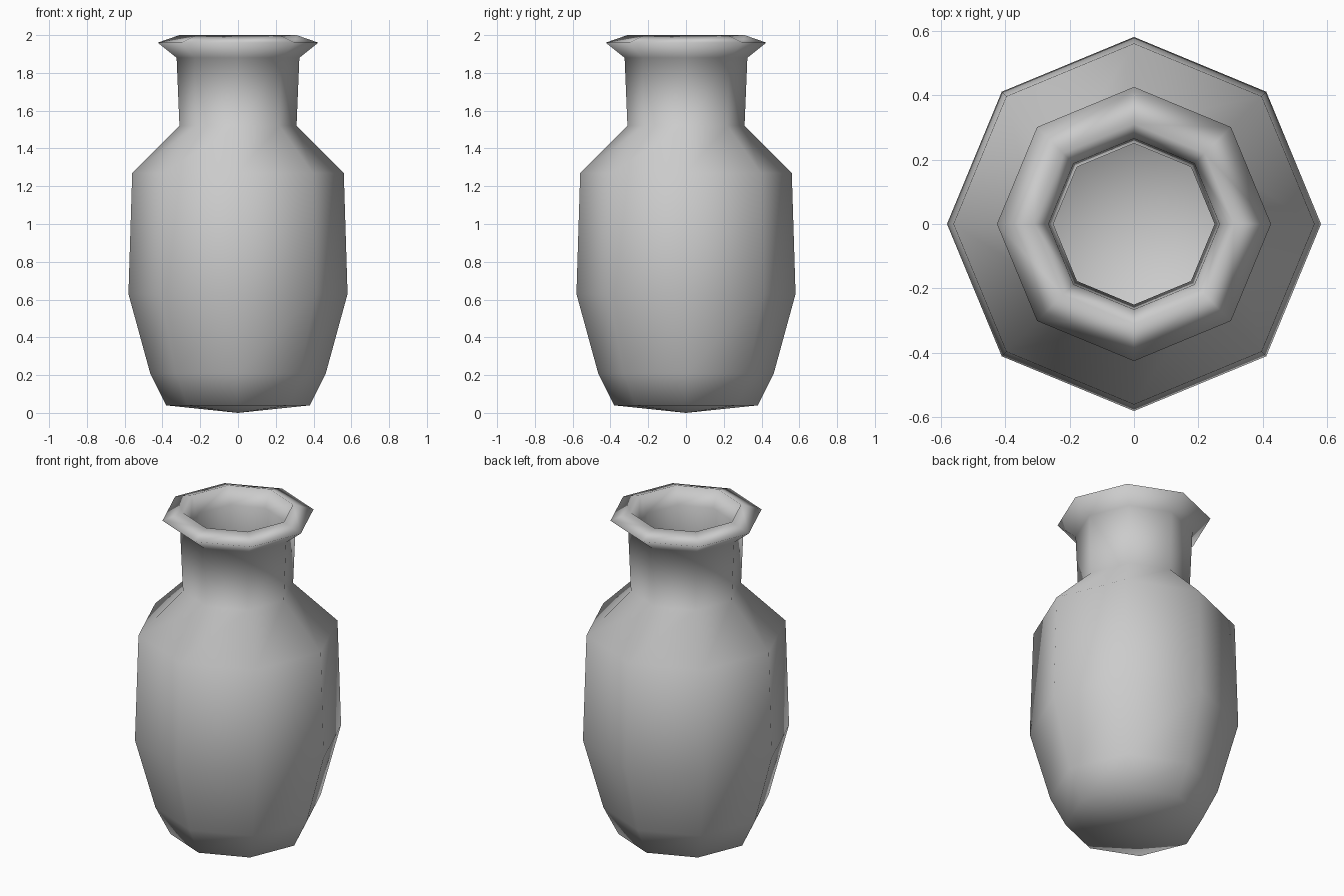
import bpy, bmesh, math

if "Cube" in bpy.data.objects:
    bpy.data.objects.remove(bpy.data.objects["Cube"])

SIDES = 8
# (radius, height): outer wall from base to lip, then down the inner wall
PROFILE = [
    (0.38, 0.04), (0.465, 0.21), (0.58, 0.63), (0.56, 1.27), (0.31, 1.52),
    (0.325, 1.88), (0.425, 1.96), (0.31, 2.0),
    (0.265, 1.90), (0.25, 1.50), (0.50, 1.24), (0.52, 0.64), (0.41, 0.23), (0.34, 0.10),
]

bm = bmesh.new()

# Octagonal rings
rings = []
for r, z in PROFILE:
    rings.append([bm.verts.new((r * math.cos(math.tau * i / SIDES),
                                r * math.sin(math.tau * i / SIDES), z))
                  for i in range(SIDES)])

# Walls between rings
for a, b in zip(rings, rings[1:]):
    for i in range(SIDES):
        j = (i + 1) % SIDES
        bm.faces.new((a[i], a[j], b[j], b[i]))

# Shallow pointed base and inner floor
base = bm.verts.new((0, 0, 0))
floor = bm.verts.new((0, 0, 0.06))
for i in range(SIDES):
    j = (i + 1) % SIDES
    bm.faces.new((base, rings[0][j], rings[0][i]))
    bm.faces.new((floor, rings[-1][i], rings[-1][j]))

bmesh.ops.recalc_face_normals(bm, faces=bm.faces)
for f in bm.faces:
    f.smooth = True

mesh = bpy.data.meshes.new("vase")
bm.to_mesh(mesh)
bm.free()
vase = bpy.data.objects.new("vase", mesh)
bpy.context.collection.objects.link(vase)
